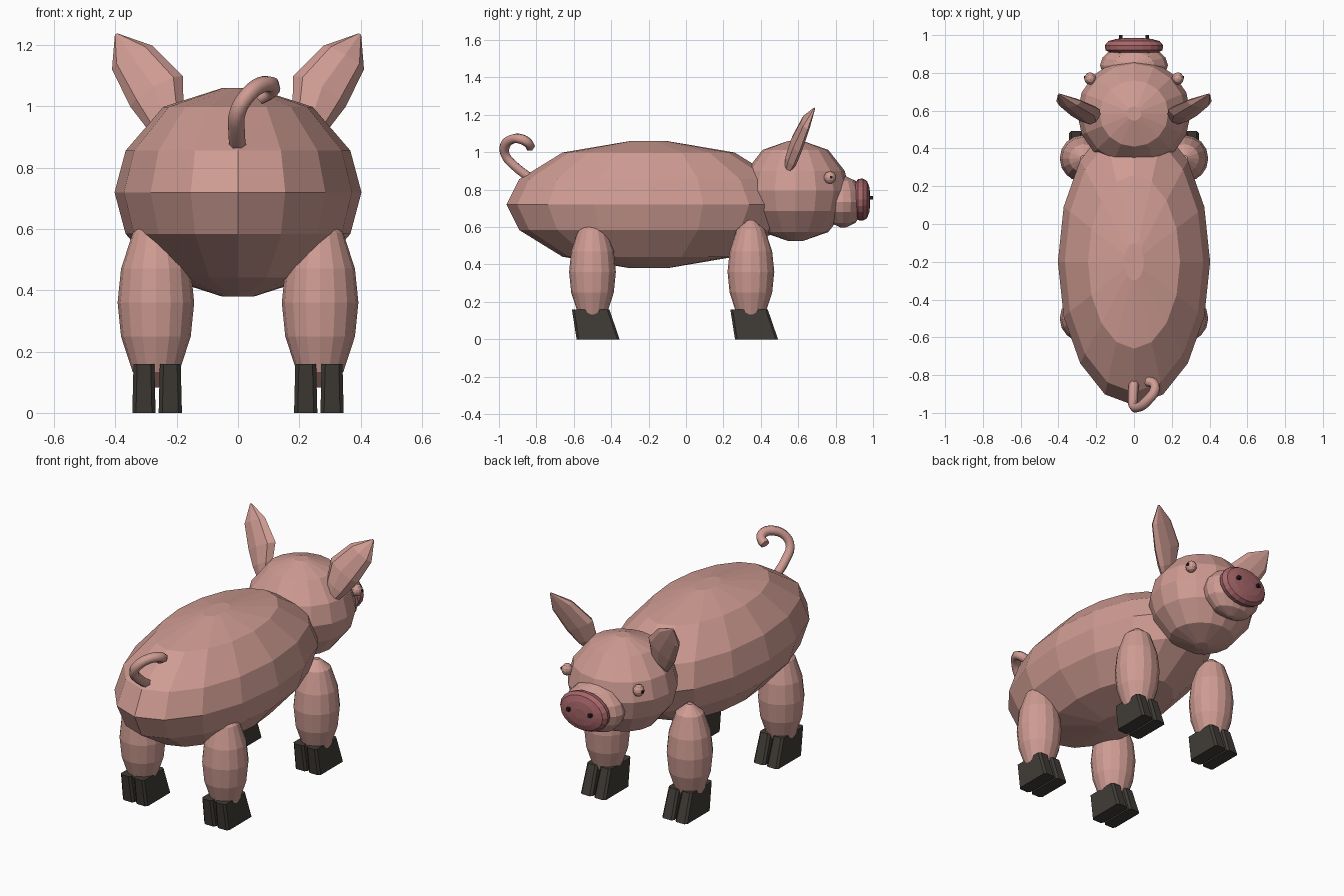
import bpy, bmesh, math
from mathutils import Vector

if "Cube" in bpy.data.objects:
    bpy.data.objects.remove(bpy.data.objects["Cube"])


def material(name, rgb):
    m = bpy.data.materials.new(name)
    m.diffuse_color = (*rgb, 1)
    m.use_nodes = True
    m.node_tree.nodes["Principled BSDF"].inputs["Base Color"].default_value = m.diffuse_color
    return m


PINK = material("pink_skin", (0.62, 0.33, 0.29))
ROSE = material("rose_snout", (0.38, 0.13, 0.14))
HOOF = material("dark_hoof", (0.052, 0.046, 0.038))
BLACK = material("black", (0.015, 0.015, 0.015))


def loft(name, rings, mat):
    """Skin a list of equal-length point rings and cap both ends."""
    bm = bmesh.new()
    vs = [[bm.verts.new(p) for p in r] for r in rings]
    n = len(vs[0])
    for a, b in zip(vs, vs[1:]):
        for i in range(n):
            j = (i + 1) % n
            bm.faces.new((a[i], a[j], b[j], b[i]))
    bm.faces.new(vs[0][::-1])
    bm.faces.new(vs[-1])
    bmesh.ops.recalc_face_normals(bm, faces=bm.faces)
    me = bpy.data.meshes.new(name)
    bm.to_mesh(me)
    bm.free()
    me.materials.append(mat)
    ob = bpy.data.objects.new(name, me)
    bpy.context.collection.objects.link(ob)
    return ob


def ring(c, u, v, n=16):
    """Ellipse of n points about c with half axes u and v."""
    c, u, v = Vector(c), Vector(u), Vector(v)
    return [c + u * math.cos(t) + v * math.sin(t)
            for t in (2 * math.pi * i / n for i in range(n))]


# Faceted round form: height and radius fractions from pole to pole
ROUND = [(-1, .13), (-.82, .605), (-.4, .91), (0, 1), (.4, .91), (.82, .605), (1, .13)]


def blob(name, c, r, mat=PINK, n=16):
    x, y, z = c
    return loft(name, [ring((x, y, z + h * r[2]), (r[0] * f, 0, 0), (0, r[1] * f, 0), n)
                       for h, f in ROUND], mat)


def box(name, c, s, mat):
    x, y, z = c
    a, b, d = (k / 2 for k in s)
    return loft(name, [[(x - a, y - b, z + k), (x + a, y - b, z + k),
                        (x + a, y + b, z + k), (x - a, y + b, z + k)] for k in (-d, d)], mat)


# Body, head and muzzle
blob("body", (0, -.2, .72), (.403, .76, .34))
blob("head", (0, .585, .793), (.30, .29, .268))
blob("muzzle", (0, .84, .735), (.18, .11, .137))

# Snout disc with a rounded rim
loft("snout_disc", [ring((0, y, .747), (.155 * f, 0, 0), (0, 0, .113 * f), 20)
                    for y, f in ((.905, .8), (.92, .97), (.945, 1), (.968, .88), (.98, .6), (.985, .25))],
     ROSE)

# Ear sections: centre, half width, half thickness
EAR = [((.225, .555, .92), .045, .03), ((.238, .575, .965), .07, .045),
       ((.266, .605, 1.05), .10, .048), ((.345, .65, 1.16), .077, .035),
       ((.397, .688, 1.235), .006, .006)]


def ear(name, s):
    w = Vector((s * .86, 0, -.5))
    axis = Vector((s * .45, .35, .82)).normalized()
    t = axis.cross(w).normalized()
    if t.y < 0:
        t = -t
    rings = []
    for c, hw, ht in EAR:
        c = Vector((s * c[0], c[1], c[2]))
        pts = []
        for i in range(8):
            a = 2 * math.pi * i / 8
            k = math.sin(a)
            # front side is shallower than the back
            pts.append(c + w * hw * math.cos(a) + t * ht * k * (.5 if k > 0 else 1))
        rings.append(pts)
    loft(name, rings, PINK)


def toe(name, x, y):
    """Slanted hoof half with chamfered vertical edges."""
    rings = []
    for z, y0, y1, hw in ((0, -.085, .145, .038), (.16, -.11, .09, .034)):
        b = .012
        rings.append([(x - hw + b, y + y0, z), (x + hw - b, y + y0, z),
                      (x + hw, y + y0 + b, z), (x + hw, y + y1 - b, z),
                      (x + hw - b, y + y1, z), (x - hw + b, y + y1, z),
                      (x - hw, y + y1 - b, z), (x - hw, y + y0 + b, z)])
    loft(name, rings, HOOF)


# Paired parts
for side, s in (("left", -1), ("right", 1)):
    ear("ear_" + side, s)
    blob("eye_" + side, (s * .232, .77, .865), (.031, .033, .033), n=12)
    box("pupil_" + side, (s * .258, .776, .866), (.016, .014, .014), BLACK)
    box("nostril_" + side, (s * .07, .985, .757), (.018, .03, .018), BLACK)
    for end, y in (("front", .347), ("back", -.5)):
        blob(f"{end}_leg_{side}", (s * .268, y, .36), (.125, .125, .277))
        for label, dx in (("inner", -.043), ("outer", .043)):
            toe(f"{end}_hoof_{side}_{label}", s * (.264 + dx), y)

# Curled tail
curve = bpy.data.curves.new("tail", "CURVE")
curve.dimensions = "3D"
curve.bevel_depth = .027
curve.bevel_resolution = 1
curve.resolution_u = 3
curve.use_fill_caps = True
path = [(0, -.83, .86), (-.005, -.92, .93), (0, -.966, .985), (.03, -.968, 1.035),
        (.075, -.93, 1.07), (.11, -.88, 1.07), (.105, -.845, 1.05), (.07, -.833, 1.03)]
sp = curve.splines.new("BEZIER")
sp.bezier_points.add(len(path) - 1)
for p, co in zip(sp.bezier_points, path):
    p.co = co
    p.handle_left_type = p.handle_right_type = "AUTO"
curve.materials.append(PINK)
tail = bpy.data.objects.new("tail", curve)
bpy.context.collection.objects.link(tail)
